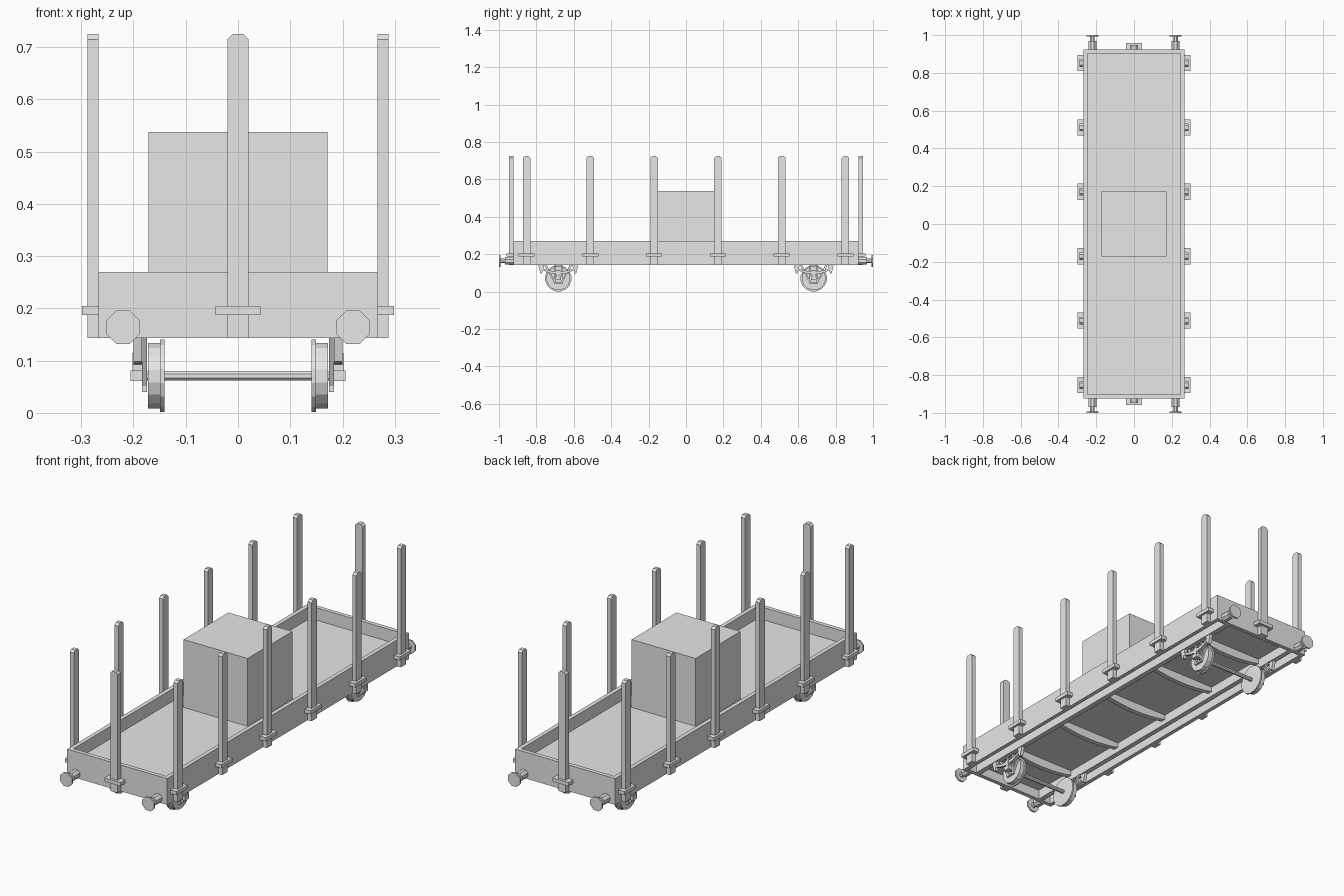
import bpy, bmesh, math
from mathutils import Vector

if "Cube" in bpy.data.objects:
    bpy.data.objects.remove(bpy.data.objects["Cube"])

grey = bpy.data.materials.new("plain grey")
grey.use_nodes = True
grey.diffuse_color = (0.8, 0.8, 0.8, 1)
grey.node_tree.nodes["Principled BSDF"].inputs["Base Color"].default_value = (0.8, 0.8, 0.8, 1)


def prism(name, axis, outline, lo, hi):
    """Extrude a flat outline along x (outline in y, z) or y (outline in x, z)."""
    bm = bmesh.new()
    rings = []
    for t in (lo, hi):
        rings.append([bm.verts.new((t, a, b) if axis == "x" else (a, t, b)) for a, b in outline])
    n = len(outline)
    for ring in rings:
        bm.faces.new(ring)
    for i in range(n):
        j = (i + 1) % n
        bm.faces.new((rings[0][i], rings[0][j], rings[1][j], rings[1][i]))
    bmesh.ops.recalc_face_normals(bm, faces=bm.faces)
    mesh = bpy.data.meshes.new(name)
    bm.to_mesh(mesh)
    bm.free()
    mesh.materials.append(grey)
    obj = bpy.data.objects.new(name, mesh)
    bpy.context.scene.collection.objects.link(obj)
    return obj


def box(name, x0, x1, y0, y1, z0, z1):
    return prism(name, "y", [(x0, z0), (x1, z0), (x1, z1), (x0, z1)], y0, y1)


def circle(a, b, r, sides):
    return [(a + r * math.cos((i + 0.5) * math.tau / sides),
             b + r * math.sin((i + 0.5) * math.tau / sides)) for i in range(sides)]


def stake_outline(c):
    """Upright post with a bevelled tip."""
    w, z0, z1 = 0.02, 0.143, 0.725
    return [(c - w, z0), (c + w, z0), (c + w, z1 - 0.01), (c + w / 2, z1),
            (c - w / 2, z1), (c - w, z1 - 0.01)]


W, L, BOT, TOP = 0.267, 0.923, 0.143, 0.27
FLOOR, AXLE_Z, AXLE_Y = 0.21, 0.071, 0.683

# Deck, load and underframe
box("floor", -W + 0.01, W - 0.01, -L + 0.01, L - 0.01, FLOOR - 0.02, FLOOR)
box("cargo_crate", -0.171, 0.171, -0.171, 0.171, FLOOR, 0.538)
for i in range(-2, 3):
    y = i * 0.34
    lower = [(0.19 * k / 4, BOT + 0.004 + 0.022 * (k / 4) ** 2) for k in range(-4, 5)]
    prism("cross_beam", "y", lower + [(0.19, 0.192), (-0.19, 0.192)], y - 0.012, y + 0.012)

for s in (-1, 1):
    # Side and end walls
    box("side_wall", s * (W - 0.02), s * W, -L, L, BOT, TOP)
    box("end_wall", -W + 0.02, W - 0.02, s * (L - 0.02), s * L, BOT, TOP)
    box("sole_bar", s * 0.178, s * 0.203, -L + 0.02, L - 0.02, BOT, 0.192)

    # Side stakes with their brackets
    for i in range(6):
        y = (i - 2.5) * 0.341
        prism("side_stake", "x", stake_outline(y), s * W, s * 0.288)
        box("side_bracket", s * W, s * 0.299, y - 0.043, y + 0.043, 0.187, 0.205)

    # End stakes with their brackets
    prism("end_stake", "y", stake_outline(0), s * L, s * 0.947)
    box("end_bracket", -0.043, 0.043, s * L, s * 0.959, 0.187, 0.205)

    # Buffers
    for e in (-1, 1):
        x = s * 0.22
        prism("buffer_sleeve", "y", circle(x, 0.164, 0.022, 8), e * L, e * 0.968)
        prism("buffer_rod", "y", circle(x, 0.164, 0.013, 8), e * 0.968, e * 0.993)
        prism("buffer_plate", "y", circle(x, 0.164, 0.0345, 8), e * 0.992, e)

# Running gear
for e in (-1, 1):
    c = e * AXLE_Y
    prism("axle", "x", circle(c, AXLE_Z, 0.010, 8), -0.205, 0.205)
    for s in (-1, 1):
        prism("wheel_flange", "x", circle(c, AXLE_Z, 0.071, 16), s * 0.141, s * 0.149)
        prism("wheel_tread", "x", circle(c, AXLE_Z, 0.064, 16), s * 0.149, s * 0.172)
        # Axle guard: two legs, two slanted stays and a tie along the bottom
        for d in (-1, 1):
            box("guard_leg", s * 0.174, s * 0.184, c + d * 0.014, c + d * 0.024, 0.04, BOT)
            stay = [(c + d * 0.022, 0.048), (c + d * 0.075, BOT),
                    (c + d * 0.062, BOT), (c + d * 0.022, 0.064)]
            prism("guard_stay", "x", stay, s * 0.174, s * 0.184)
            hanger = [(c + d * 0.075, BOT), (c + d * 0.107, BOT),
                      (c + d * 0.096, 0.098), (c + d * 0.087, 0.098)]
            prism("spring_hanger", "x", hanger, s * 0.184, s * 0.2)
        box("guard_tie", s * 0.174, s * 0.184, c - 0.024, c + 0.024, 0.04, 0.048)
        box("axle_box", s * 0.184, s * 0.206, c - 0.016, c + 0.016, 0.061, 0.081)
        # Leaf spring, sagging towards the axle box
        span = [k / 4 for k in range(-4, 5)]
        low = [(c + 0.09 * t, 0.092 + 0.026 * t * t) for t in span]
        high = [(y, z + 0.018 - 0.008 * abs(t)) for t, (y, z) in zip(span, low)]
        prism("leaf_spring", "x", low + high[::-1], s * 0.184, s * 0.2)
        box("spring_buckle", s * 0.184, s * 0.202, c - 0.01, c + 0.01, 0.081, 0.115)
